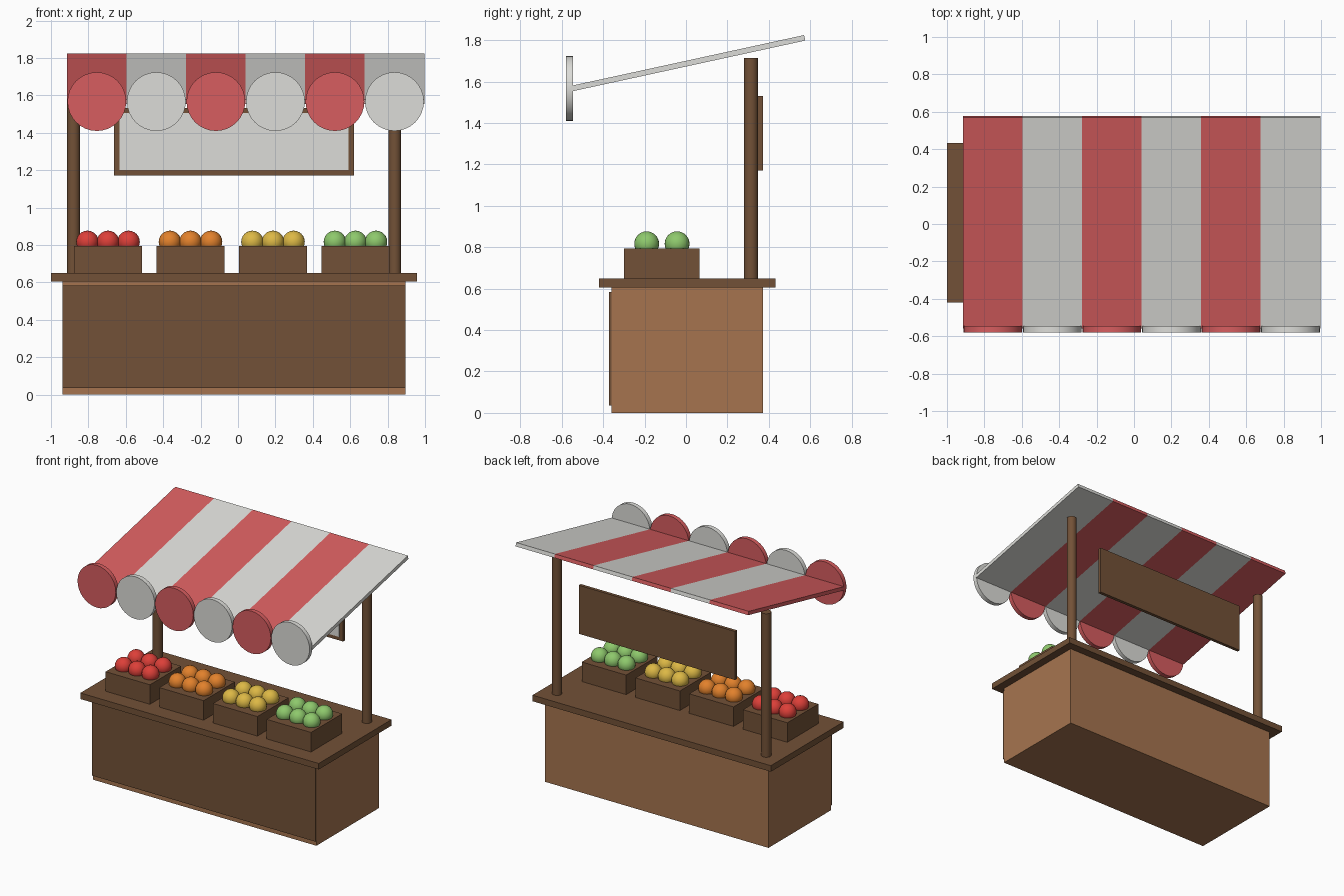
import bpy
import math

if "Cube" in bpy.data.objects:
    bpy.data.objects.remove(bpy.data.objects["Cube"])


def material(name, rgb):
    m = bpy.data.materials.new(name)
    m.diffuse_color = (*rgb, 1)
    m.use_nodes = True
    m.node_tree.nodes["Principled BSDF"].inputs["Base Color"].default_value = m.diffuse_color
    return m


DARK = material("dark wood", (0.17, 0.083, 0.038))
LIGHT = material("light wood", (0.38, 0.175, 0.078))
RED = material("red cloth", (0.68, 0.11, 0.115))
WHITE = material("white cloth", (0.72, 0.72, 0.69))
FRUIT = [("apple", material("apple red", (0.72, 0.05, 0.04))),
         ("orange", material("orange peel", (0.76, 0.22, 0.025))),
         ("lemon", material("lemon yellow", (0.72, 0.48, 0.06))),
         ("lime", material("lime green", (0.27, 0.58, 0.15)))]


def finish(name, mat, smooth=False):
    o = bpy.context.object
    o.name = name
    o.data.materials.append(mat)
    if smooth:
        bpy.ops.object.shade_smooth_by_angle(angle=math.radians(40))
    return o


def box(name, x, y, z, mat):
    """Box from (min, max) ranges on each axis."""
    bpy.ops.mesh.primitive_cube_add(size=1, location=[sum(r) / 2 for r in (x, y, z)])
    bpy.context.object.scale = [r[1] - r[0] for r in (x, y, z)]
    bpy.ops.object.transform_apply(location=False, rotation=False)
    return finish(name, mat)


def cylinder(name, radius, depth, loc, mat, rot=(0, 0, 0)):
    bpy.ops.mesh.primitive_cylinder_add(vertices=32, radius=radius, depth=depth,
                                        location=loc, rotation=rot)
    return finish(name, mat, True)


# Counter: light body, dark front panel, dark overhanging top
box("counter_body", (-0.938, 0.896), (-0.36, 0.372), (0, 0.605), LIGHT)
box("front_panel", (-0.938, 0.896), (-0.372, -0.36), (0.035, 0.585), DARK)
box("counter_top", (-1.0, 0.957), (-0.42, 0.433), (0.605, 0.65), DARK)

# Crates with two rows of three fruits
for i, (fruit, mat) in enumerate(FRUIT):
    cx = -0.695 + i * 0.441
    box(f"{fruit}_crate", (cx - 0.182, cx + 0.182), (-0.3, 0.065), (0.65, 0.795), DARK)
    for dx in (-0.11, 0, 0.11):
        for y in (-0.19, -0.043):
            bpy.ops.mesh.primitive_uv_sphere_add(segments=24, ring_count=12, radius=0.06,
                                                 location=(cx + dx, y, 0.817))
            finish(fruit, mat, True)

# Rear posts
for x in (-0.879, 0.838):
    cylinder("post", 0.034, 1.713, (x, 0.314, 0.8585), DARK)

# Sign board behind the posts with a pale face
box("sign_board", (-0.663, 0.62), (0.347, 0.371), (1.172, 1.532), DARK)
box("sign_face", (-0.634, 0.591), (0.341, 0.347), (1.2, 1.505), WHITE)

# Sloping striped canopy with a round flap at the front of each stripe
STRIPE = 0.3183
SLOPE = math.atan2(0.243, 1.116)
LENGTH = 1.155
for i in range(6):
    mat = (RED, WHITE)[i % 2]
    cx = -0.914 + STRIPE * (i + 0.5)
    stripe = box("canopy_stripe", (-STRIPE / 2, STRIPE / 2), (-LENGTH / 2, LENGTH / 2),
                 (-0.0135, 0.0135), mat)
    stripe.location = (cx, 0.009, 1.689)
    stripe.rotation_euler.x = SLOPE
    cylinder("canopy_flap", 0.157, 0.033, (cx, -0.563, 1.567), mat, (math.pi / 2, 0, 0))
